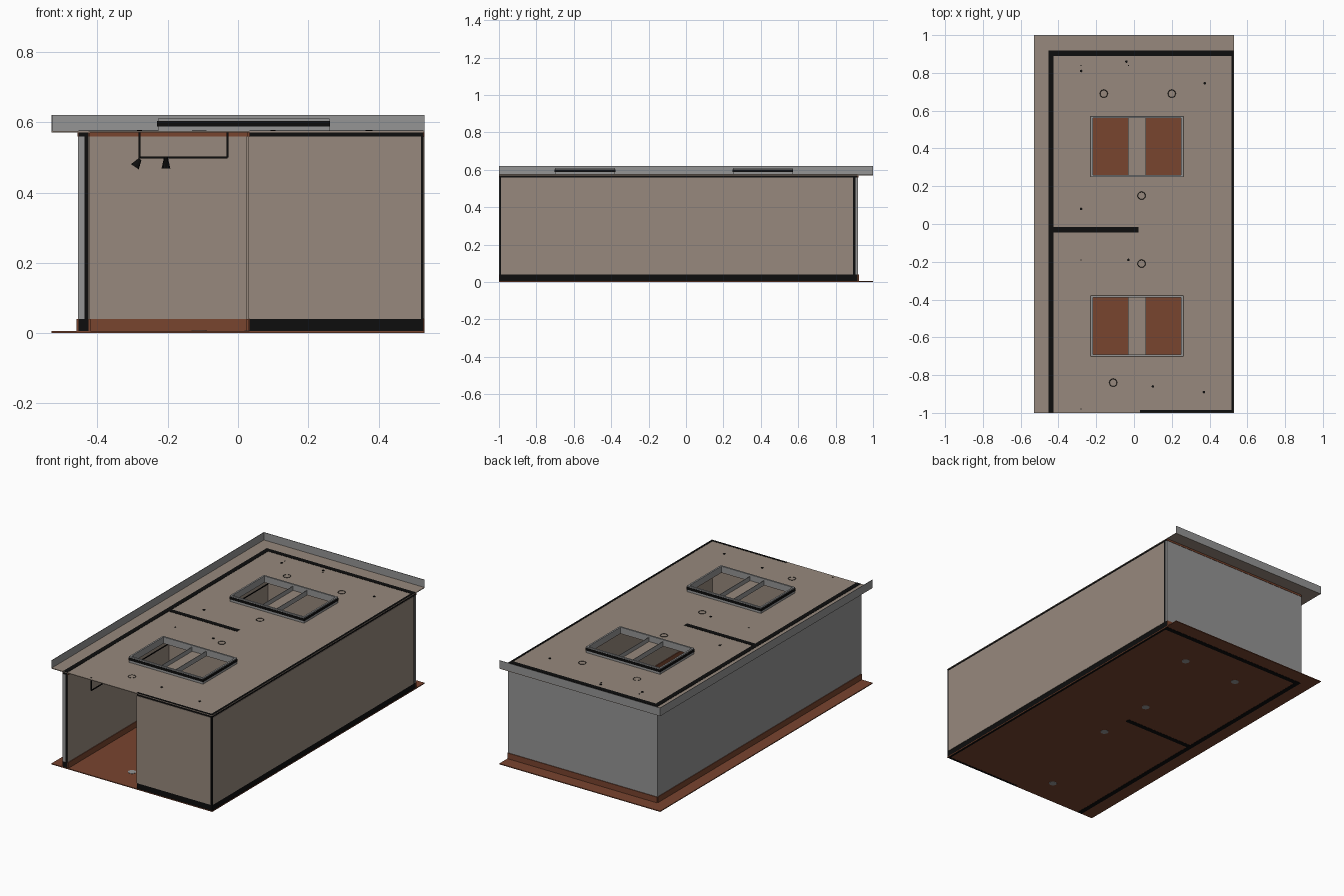
import bpy, bmesh, math
from mathutils import Matrix, Vector

if "Cube" in bpy.data.objects:
    bpy.data.objects.remove(bpy.data.objects["Cube"])


def material(name, rgb):
    m = bpy.data.materials.new(name)
    m.diffuse_color = (*rgb, 1)
    m.use_nodes = True
    m.node_tree.nodes["Principled BSDF"].inputs["Base Color"].default_value = m.diffuse_color
    return m


BEIGE = material("beige plaster", (0.31, 0.25, 0.205))
GREY = material("grey metal", (0.30, 0.30, 0.30))
BROWN = material("red brown", (0.19, 0.058, 0.028))
BLACK = material("black", (0.004, 0.004, 0.004))


def finish(name, bm, mat):
    mesh = bpy.data.meshes.new(name)
    bm.to_mesh(mesh)
    bm.free()
    mesh.materials.append(mat)
    ob = bpy.data.objects.new(name, mesh)
    bpy.context.collection.objects.link(ob)
    return ob


def boxes(name, mat, *dims):
    """One object made of boxes given as (x0, x1, y0, y1, z0, z1)."""
    bm = bmesh.new()
    for x0, x1, y0, y1, z0, z1 in dims:
        m = Matrix.Translation(((x0 + x1) / 2, (y0 + y1) / 2, (z0 + z1) / 2))
        m = m @ Matrix.Diagonal((x1 - x0, y1 - y0, z1 - z0, 1))
        bmesh.ops.create_cube(bm, size=1, matrix=m)
    return finish(name, bm, mat)


def cylinder(name, mat, centre, r1, r2, depth, sides=16, tilt=0):
    bm = bmesh.new()
    m = Matrix.Translation(centre) @ Matrix.Rotation(tilt, 4, 'Y')
    bmesh.ops.create_cone(bm, cap_ends=True, segments=sides, radius1=r1,
                          radius2=r2, depth=depth, matrix=m)
    return finish(name, bm, mat)


def lining(name, mat, axis, pos, d, a, b, skirt=True, cornice=True):
    """Thin panel on a wall face, with optional brown skirting and cornice."""
    def slab(t, z0, z1):
        lo, hi = sorted((pos, pos + d * t))
        return (lo, hi, a, b, z0, z1) if axis == 'x' else (a, b, lo, hi, z0, z1)
    boxes(name + "_panel", mat, slab(0.002, 0.04, 0.56))
    if skirt:
        boxes(name + "_skirting", BROWN, slab(0.006, 0.005, 0.04))
    if cornice:
        boxes(name + "_cornice", BROWN, slab(0.004, 0.56, 0.571))


# Floor slab
boxes("floor", BROWN, (-0.53, 0.53, -1, 1, 0.001, 0.006))

# Wall cores, flush with the underside and roof
H = 0.5765
boxes("left_wall", BLACK, (-0.453, -0.425, -0.998, 0.918, 0, H))
boxes("back_wall", BLACK, (-0.425, 0.528, 0.89, 0.918, 0, H))
boxes("right_wall", BLACK, (0.516, 0.528, -0.998, 0.89, 0, H))
boxes("front_wall", BLACK, (0.032, 0.516, -0.998, -0.986, 0, H))
boxes("partition_wall", BLACK, (-0.425, 0.024, -0.045, -0.017, 0, H))

# Wall linings
lining("left_outer", GREY, 'x', -0.453, -1, -1, 0.92)
lining("left_inner", BEIGE, 'x', -0.425, 1, -0.998, 0.89)
lining("back_outer", GREY, 'y', 0.918, 1, -0.455, 0.53)
lining("back_inner", BEIGE, 'y', 0.89, -1, -0.425, 0.516)
lining("right_outer", BEIGE, 'x', 0.528, 1, -0.99, 0.893, False, False)
lining("right_inner", BEIGE, 'x', 0.516, -1, -0.986, 0.89)
lining("front_outer", BEIGE, 'y', -0.998, -1, 0.03, 0.52, False, False)
lining("front_inner", BEIGE, 'y', -0.986, 1, 0.032, 0.516)
lining("front_wall_end", BEIGE, 'x', 0.032, -1, -0.998, -0.986, False, False)
lining("partition_front", BEIGE, 'y', -0.045, -1, -0.425, 0.024)
lining("partition_back", BEIGE, 'y', -0.017, 1, -0.425, 0.024)
lining("partition_end", BEIGE, 'x', 0.024, 1, -0.045, -0.017)
boxes("wall_end_caps", GREY, (-0.455, -0.437, -1, -0.998, 0.04, 0.56),
      (0.528, 0.53, 0.905, 0.92, 0.04, 0.56))

# Roof plate with four skylight openings
xs = (-0.53, -0.22, -0.03, 0.062, 0.25, 0.53)
ys = (-1, -0.69, -0.39, 0.26, 0.56, 1)
bm = bmesh.new()
grid = [[bm.verts.new((x, y, 0.575)) for y in ys] for x in xs]
for i in range(5):
    for j in range(5):
        if not (i in (1, 3) and j in (1, 3)):
            bm.faces.new((grid[i][j], grid[i + 1][j],
                          grid[i + 1][j + 1], grid[i][j + 1]))
roof = finish("roof", bm, BEIGE)
thick = roof.modifiers.new("thickness", 'SOLIDIFY')
thick.thickness = 0.004
thick.offset = -1

# Fascia on the left and back edges
boxes("fascia", GREY, (-0.53, -0.527, -1, 1, 0.572, 0.62),
      (-0.527, 0.53, 0.997, 1, 0.572, 0.62))


def frame(name, mat, x0, x1, y0, y1, z0, z1, w):
    boxes(name, mat, (x0, x1, y0, y0 + w, z0, z1), (x0, x1, y1 - w, y1, z0, z1),
          (x0, x0 + w, y0 + w, y1 - w, z0, z1), (x1 - w, x1, y0 + w, y1 - w, z0, z1))


# Skylights: grey kerb, black band, and cheeks beside the centre strip
for label, y0 in (("front", -0.70), ("back", 0.25)):
    y1 = y0 + 0.32
    frame(label + "_skylight_frame", GREY, -0.228, 0.26, y0, y1, 0.571, 0.61, 0.01)
    frame(label + "_skylight_band", BLACK, -0.23, 0.262, y0 - 0.002, y1 + 0.002,
          0.588, 0.603, 0.003)
    boxes(label + "_skylight_bars", GREY,
          (-0.032, -0.029, y0 + 0.01, y1 - 0.01, 0.571, 0.6),
          (0.061, 0.064, y0 + 0.01, y1 - 0.01, 0.571, 0.6))

# Floor discs with matching rings on the roof
for n, (x, y) in enumerate(((-0.16, 0.69), (0.20, 0.69), (0.04, 0.15),
                            (0.04, -0.21), (-0.11, -0.84))):
    cylinder(f"floor_disc_{n}", GREY, (x, y, 0.004), 0.022, 0.022, 0.008)
    bpy.ops.mesh.primitive_torus_add(
        location=(x, y, 0.575), major_radius=0.02, minor_radius=0.0015,
        major_segments=20, minor_segments=4)
    ring = bpy.context.object
    ring.name = f"roof_ring_{n}"
    ring.data.materials.append(BLACK)

# Hanging lamp rails with rods and spots in both rooms
R = 0.0025
for label, ya, yb in (("front", -0.98, -0.19), ("back", 0.08, 0.84)):
    rods = [(x - R, x + R, y - R, y + R, 0.5, 0.577)
            for x, y in ((-0.28, ya), (-0.28, yb), (-0.03, yb))]
    boxes(label + "_lamp_rail", BLACK, *rods,
          (-0.28 - R, -0.28 + R, ya, yb, 0.4975, 0.5025),
          (-0.28, -0.03, yb - R, yb + R, 0.4975, 0.5025))
    cylinder(label + "_side_spot", BLACK, (-0.286, (ya + yb) / 2, 0.484),
             0.014, 0.005, 0.026, 10, 0.6)
    cylinder(label + "_end_spot", BLACK, (-0.205, yb, 0.484),
             0.013, 0.006, 0.03, 10)

# Small fixing caps on the roof
for n, (x, y) in enumerate(((-0.28, 0.81), (-0.28, 0.08), (-0.04, 0.86),
                            (-0.03, -0.19), (0.37, -0.89), (0.375, 0.745),
                            (0.1, -0.86))):
    cylinder(f"roof_cap_{n}", BLACK, (x, y, 0.575), 0.007, 0.007, 0.006, 8)
